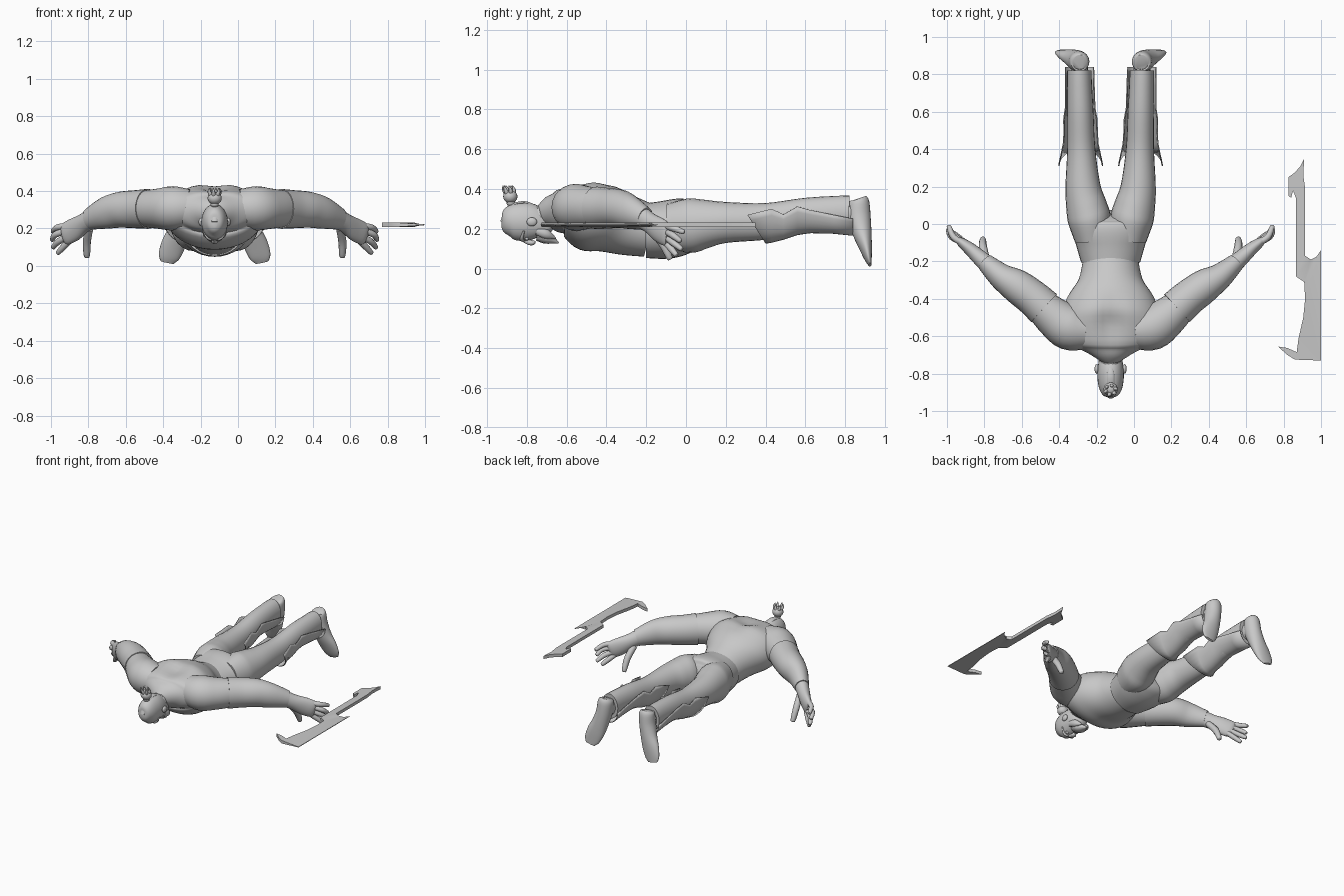
import bpy, bmesh, math
from mathutils import Vector

CX = -0.125  # symmetry plane of the figure
grey = bpy.data.materials.new("plain_grey")
grey.diffuse_color = (0.58, 0.58, 0.58, 1)


def finish(name, bm, mirror=False, x=CX, angle=45):
    bmesh.ops.recalc_face_normals(bm, faces=bm.faces)
    me = bpy.data.meshes.new(name)
    bm.to_mesh(me)
    bm.free()
    me.materials.append(grey)
    for p in me.polygons:
        p.use_smooth = True
    me.set_sharp_from_angle(angle=math.radians(angle))
    ob = bpy.data.objects.new(name, me)
    ob.location.x = x
    bpy.context.collection.objects.link(ob)
    if mirror:
        ob.modifiers.new("mirror", 'MIRROR').use_mirror_merge = False
    return ob


def smooth_path(rows, steps):
    """Catmull-Rom resampling of rows (x, y, z, half width, half height)."""
    out = []
    for i in range(len(rows) - 1):
        quad = [rows[max(i - 1, 0)], rows[i], rows[i + 1], rows[min(i + 2, len(rows) - 1)]]
        for s in range(steps):
            t = s / steps
            out.append([0.5 * (2 * b + (c - a) * t + (2 * a - 5 * b + 4 * c - d) * t * t
                               + (3 * b - a - 3 * c + d) * t ** 3) for a, b, c, d in zip(*quad)])
    return out + [list(rows[-1])]


def tube(name, rows, mirror=False, ref=(0, 0, 1), seg=24, steps=4, shape=None):
    """Elliptical sections swept along a path."""
    rows = smooth_path(rows, steps)
    ref, bm, rings = Vector(ref), bmesh.new(), []
    for i, r in enumerate(rows):
        tan = Vector(rows[min(i + 1, len(rows) - 1)][:3]) - Vector(rows[max(i - 1, 0)][:3])
        side = tan.cross(ref).normalized()
        up = side.cross(tan).normalized()
        ring = []
        for k in range(seg):
            a = 2 * math.pi * k / seg
            p = Vector(r[:3]) + side * r[3] * math.cos(a) + up * r[4] * math.sin(a)
            ring.append(bm.verts.new(shape(p) if shape else p))
        rings.append(ring)
    for a, b in zip(rings, rings[1:]):
        for k in range(seg):
            n = (k + 1) % seg
            bm.faces.new((a[k], a[n], b[n], b[k]))
    bm.faces.new(rings[0])
    bm.faces.new(rings[-1])
    return finish(name, bm, mirror)


def ball(name, loc, scale, mirror=False):
    bm = bmesh.new()
    bmesh.ops.create_uvsphere(bm, u_segments=16, v_segments=10, radius=1)
    for v in bm.verts:
        v.co = Vector(loc) + Vector([c * s for c, s in zip(v.co, scale)])
    return finish(name, bm, mirror)


# Torso, with a valley between the shoulder blades
def spine(p):
    if p.z > 0.3:
        fade = max(0, 1 - abs(p.y + 0.53) / 0.17)
        p.z -= 0.035 * fade * math.exp(-(p.x / 0.06) ** 2)
    return p


tube("torso", [(0, -.73, .27, .055, .05), (0, -.69, .28, .12, .08), (0, -.65, .285, .2, .105),
               (0, -.6, .29, .26, .13), (0, -.5, .27, .265, .178), (0, -.4, .25, .235, .168),
               (0, -.3, .218, .172, .152), (0, -.18, .188, .146, .132)], seg=40, shape=spine)

# Trousers: hips and two legs
tube("hips", [(0, -.205, .19, .158, .137), (0, -.1, .195, .188, .146), (0, -.02, .212, .208, .142),
              (0, .03, .22, .19, .125), (0, .05, .225, .12, .09)], seg=32)
tube("trouser_leg", [(.1, -.09, .21, .09, .115), (.113, .02, .216, .115, .137), (.13, .1, .225, .109, .122),
                     (.148, .2, .232, .094, .103), (.157, .4, .237, .075, .092),
                     (.162, .6, .265, .07, .09), (.166, .75, .277, .066, .088),
                     (.167, .82, .277, .065, .09)], mirror=True)

# Jagged shin guards wrapped round the front of each leg: y, centre x, half width, upper z, lower z
guard = [(.31, .16, .12, .27, .125), (.43, .16, .096, .30, .13), (.49, .16, .092, .272, .145),
         (.56, .162, .092, .312, .168), (.62, .163, .082, .295, .178), (.74, .165, .08, .27, .175),
         (.84, .166, .078, .25, .165)]
bm = bmesh.new()
grid = []
for i, (y, x, w, top, low) in enumerate(guard):
    row = []
    for k in range(17):
        a = math.pi * k / 16
        yy = y + (0.09 * math.sin(a) if i == 0 else 0.0)
        row.append(bm.verts.new((x + w * math.cos(a), yy, top + (low - top) * math.sin(a))))
    grid.append(row)
for a, b in zip(grid, grid[1:]):
    for k in range(16):
        bm.faces.new((a[k], a[k + 1], b[k + 1], b[k]))
ob = finish("shin_guard", bm, mirror=True)
ob.modifiers.new("thickness", 'SOLIDIFY').thickness = 0.006

# Ankles and shoes with toes turned out and down
tube("ankle", [(.167, .78, .275, .045, .06), (.167, .88, .275, .045, .06)], mirror=True)
tube("shoe", [(.165, .865, .352, .035, .04), (.166, .868, .335, .052, .053), (.174, .87, .26, .055, .058),
              (.195, .885, .18, .058, .048), (.222, .902, .11, .064, .033), (.245, .916, .05, .056, .018),
              (.253, .925, .018, .035, .008)], mirror=True, ref=(0, 1, 0))

# Arms: shoulder, sleeve starting at a step, and palm
tube("shoulder", [(.13, -.57, .31, .1, .1), (.22, -.555, .308, .12, .118), (.30, -.50, .306, .108, .108),
                  (.375, -.435, .305, .09, .098)], mirror=True)
tube("sleeve_arm", [(.355, -.45, .305, .101, .107), (.42, -.392, .303, .096, .102),
                    (.505, -.33, .3, .09, .096), (.585, -.28, .282, .07, .085),
                    (.67, -.205, .25, .048, .058)], mirror=True)
tube("palm", [(.655, -.22, .255, .048, .055), (.70, -.18, .228, .042, .052), (.75, -.135, .195, .035, .062),
              (.795, -.1, .172, .026, .06), (.81, -.088, .165, .014, .05)], mirror=True)

# Fingers fan out in height; each one is base, knuckle, tip
fingers = [((.785, -.105, .215), (.84, -.07, .205), (.864, -.015, .185)),
           ((.79, -.1, .188), (.85, -.068, .168), (.868, -.03, .14)),
           ((.785, -.1, .158), (.835, -.065, .13), (.862, -.025, .1)),
           ((.775, -.105, .135), (.81, -.075, .1), (.838, -.05, .07)),
           ((.67, -.18, .20), (.683, -.12, .13), (.683, -.083, .055))]
for n, pts in zip(["index", "middle", "ring", "little", "thumb"], fingers):
    r = 0.022 if n == "thumb" else 0.017
    tip = Vector(pts[2]) + (Vector(pts[2]) - Vector(pts[1])) * 0.12
    rows = [(*p, s, s) for p, s in zip(pts, (r, r, r * .75))] + [(*tip, r * .3, r * .3)]
    tube(n + "_finger", rows, mirror=True, seg=10)

# Neck and head
tube("neck", [(0, -.66, .29, .085, .075), (0, -.72, .265, .058, .058), (0, -.8, .25, .052, .06)])
tube("head", [(0, -.928, .225, .012, .016), (0, -.915, .226, .04, .052), (0, -.88, .233, .061, .085),
              (0, -.83, .235, .07, .096), (0, -.78, .232, .07, .094), (0, -.73, .215, .062, .074),
              (0, -.695, .19, .045, .045), (0, -.68, .18, .02, .02)])
tube("hair_strip", [(0, -.926, .235, .016, .008), (0, -.905, .287, .02, .008), (0, -.87, .32, .02, .008),
                    (0, -.81, .331, .02, .008), (0, -.76, .315, .012, .006)], seg=12)
ball("ear", (.074, -.775, .235), (.012, .026, .022), mirror=True)
ball("eye", (.03, -.80, .15), (.014, .01, .009), mirror=True)
tube("brow", [(.008, -.818, .142, .008, .008), (.035, -.826, .15, .009, .009),
              (.062, -.815, .19, .005, .006)], mirror=True, seg=10)
tube("nose", [(0, -.82, .148, .008, .012), (0, -.79, .133, .012, .014), (0, -.77, .13, .018, .012),
              (0, -.762, .14, .01, .008)], seg=12)

# Beard: a centre tuft and side tufts
tube("beard", [(0, -.75, .16, .04, .02), (0, -.71, .152, .045, .026), (0, -.67, .142, .025, .018),
               (0, -.64, .128, .003, .003)], seg=12)
tube("beard_tuft", [(.045, -.75, .19, .018, .022), (.042, -.70, .172, .02, .024),
                    (.026, -.655, .152, .003, .003)], mirror=True, seg=10)

# Topknot with loose tips
ball("topknot_base", (0, -.88, .33), (.022, .022, .018))
ball("topknot", (0, -.883, .362), (.038, .036, .034))
for i in range(6):
    a = math.pi * i / 3 + 0.3
    c, s = math.cos(a), math.sin(a)
    tube("topknot_tip", [(.016 * c, -.885 + .016 * s, .372, .013, .013),
                         (.03 * c, -.89 + .026 * s, .396, .009, .009),
                         (.028 * c, -.897 + .024 * s, .417, .002, .002)], ref=(0, 1, 0), seg=8)

# Flat blade lying beside the figure, sharp along its straight outer edge
outline = [(.91, .35), (.905, .26), (.915, .19), (.915, -.17), (.945, -.19), (.975, -.175), (1, -.14),
           (1, -.73), (.86, -.725), (.82, -.70), (.77, -.655), (.82, -.663), (.87, -.685), (.88, -.61),
           (.905, -.5), (.915, -.4), (.91, -.31), (.865, -.28), (.865, .14), (.85, .18), (.84, .14),
           (.825, .15), (.825, .25), (.86, .275), (.89, .31)]
bm = bmesh.new()
layers = []
for sgn in (-1, 1):
    layers.append([bm.verts.new((x, y, .22 + sgn * (.002 if x > .97 else .011))) for x, y in outline])
for i in range(len(outline)):
    j = (i + 1) % len(outline)
    bm.faces.new((layers[0][i], layers[0][j], layers[1][j], layers[1][i]))
caps = [bm.faces.new(layer) for layer in layers]
bmesh.ops.triangulate(bm, faces=caps)
finish("blade", bm, x=0, angle=30)
